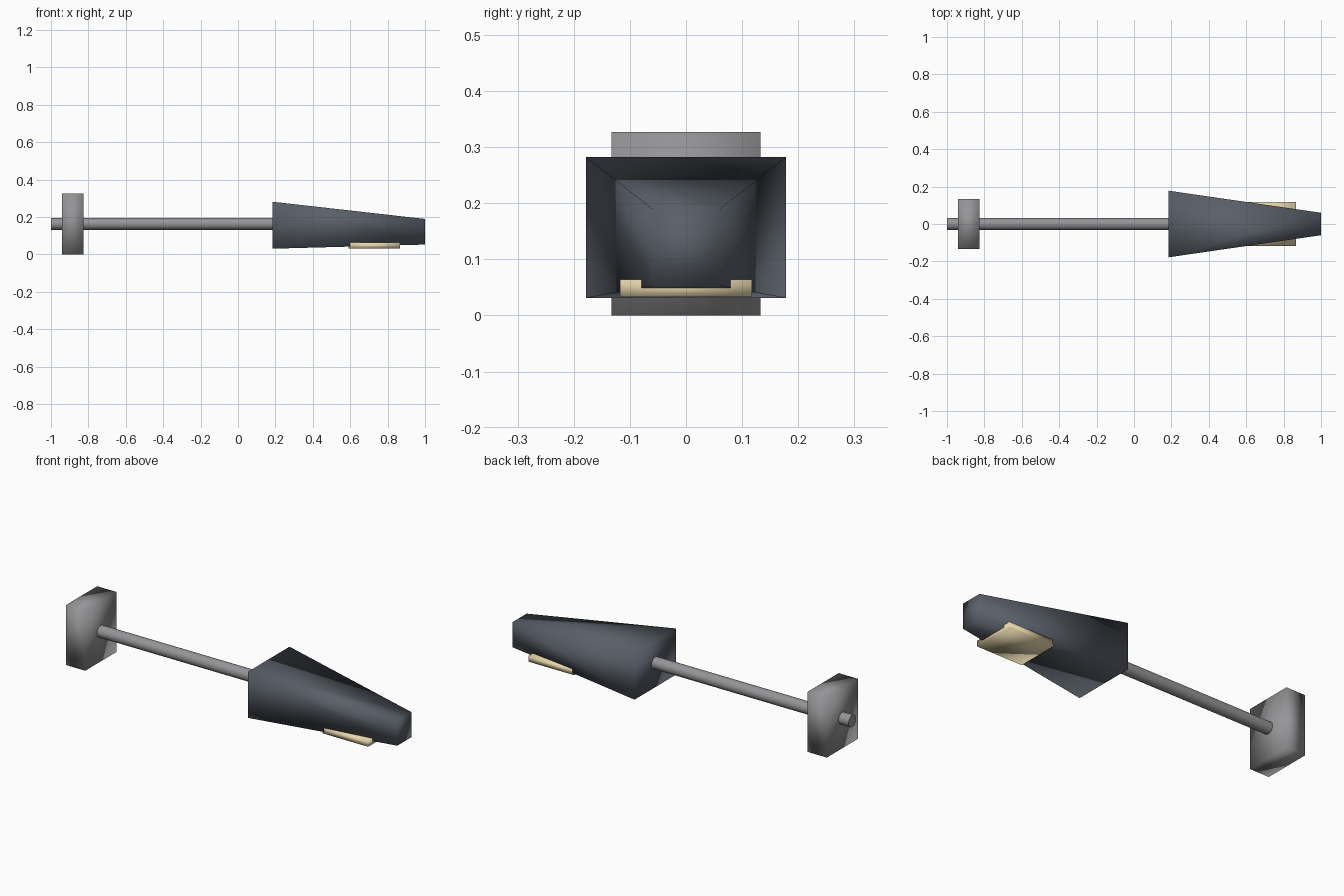
import bpy, bmesh, math
from mathutils import Matrix

if "Cube" in bpy.data.objects:
    bpy.data.objects.remove(bpy.data.objects["Cube"])


def material(name, rgb):
    mat = bpy.data.materials.new(name)
    mat.diffuse_color = (*rgb, 1)
    mat.use_nodes = True
    mat.node_tree.nodes["Principled BSDF"].inputs["Base Color"].default_value = mat.diffuse_color
    return mat


def finish(name, bm, mat):
    bmesh.ops.recalc_face_normals(bm, faces=bm.faces)
    for face in bm.faces:
        face.smooth = True
    mesh = bpy.data.meshes.new(name)
    bm.to_mesh(mesh)
    bm.free()
    mesh.materials.append(mat)
    obj = bpy.data.objects.new(name, mesh)
    bpy.context.collection.objects.link(obj)
    return obj


def tapered_box(name, ends, mat):
    """Box along x; each end is (x, half width, z low, z high)."""
    bm = bmesh.new()
    bmesh.ops.create_cube(bm, size=2)
    for v in bm.verts:
        x, half, low, high = ends[v.co.x > 0]
        v.co = (x, half * v.co.y, high if v.co.z > 0 else low)
    return finish(name, bm, mat)


def box(name, x0, x1, half, low, high, mat):
    return tapered_box(name, [(x0, half, low, high), (x1, half, low, high)], mat)


grey = material("grey_metal", (0.30, 0.30, 0.31))
dark = material("dark_slate", (0.10, 0.115, 0.14))
tan = material("tan", (0.80, 0.68, 0.42))

# Tapered body and the plate set into its underside
tapered_box("tapered_body", [(0.185, 0.178, 0.031, 0.282), (1.0, 0.06, 0.053, 0.19)], dark)
box("bottom_plate", 0.59, 0.865, 0.118, 0.033, 0.064, tan)

# End block on the rod
box("end_block", -0.94, -0.825, 0.133, 0.0, 0.327, grey)

# Long rod from behind the block into the body
x0, x1 = -1.0, 0.19
bm = bmesh.new()
bmesh.ops.create_cone(
    bm, cap_ends=True, segments=24, radius1=0.032, radius2=0.032, depth=x1 - x0,
    matrix=Matrix.Translation(((x0 + x1) / 2, 0, 0.164)) @ Matrix.Rotation(math.pi / 2, 4, 'Y'))
rod = finish("rod", bm, grey)
rod.data.set_sharp_from_angle(angle=math.radians(40))
